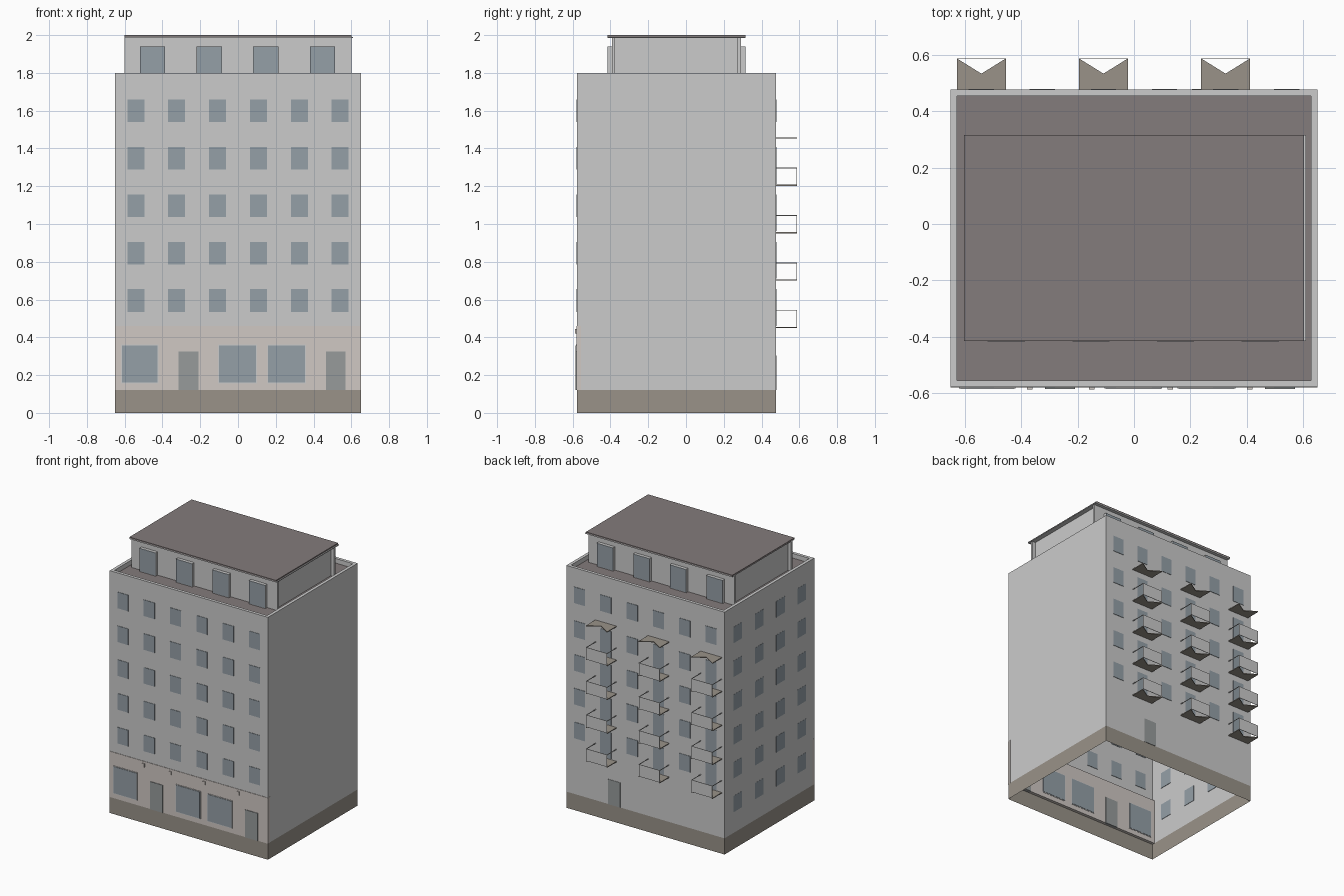
import bpy, bmesh

if "Cube" in bpy.data.objects:
    bpy.data.objects.remove(bpy.data.objects["Cube"])

def material(name, rgb):
    m = bpy.data.materials.new(name)
    m.diffuse_color = (*rgb, 1)
    m.use_nodes = True
    m.node_tree.nodes["Principled BSDF"].inputs["Base Color"].default_value = m.diffuse_color
    return m

GLASS = material("glass", (0.30, 0.35, 0.39))
BROWN = material("brown_plinth", (0.32, 0.29, 0.25))
SHOP = material("shop_front", (0.63, 0.58, 0.55))
ROOF = material("roofing", (0.23, 0.20, 0.20))
DOOR = material("door", (0.31, 0.33, 0.33))

X, Y0, Y1 = 0.65, -0.577, 0.476

def finish(name, bm, mat=None):
    bmesh.ops.recalc_face_normals(bm, faces=bm.faces)
    me = bpy.data.meshes.new(name)
    bm.to_mesh(me)
    bm.free()
    ob = bpy.data.objects.new(name, me)
    bpy.context.collection.objects.link(ob)
    if mat:
        me.materials.append(mat)
    return ob

def boxes(name, items, mat=None):
    # each item is (x0, x1, y0, y1, z0, z1)
    bm = bmesh.new()
    for x0, x1, y0, y1, z0, z1 in items:
        vs = bmesh.ops.create_cube(bm, size=1)["verts"]
        for v in vs:
            v.co = (x1 if v.co.x > 0 else x0, y1 if v.co.y > 0 else y0, z1 if v.co.z > 0 else z0)
    return finish(name, bm, mat)

def shell(name, rings, mat=None):
    # each ring is (inset, z); neighbouring rectangles are joined, ends stay open
    bm = bmesh.new()
    loops = []
    for i, z in rings:
        x, a, b = X - i, Y0 + i, Y1 - i
        loops.append([bm.verts.new(c) for c in ((-x, a, z), (x, a, z), (x, b, z), (-x, b, z))])
    for lo, hi in zip(loops, loops[1:]):
        for k in range(4):
            bm.faces.new((lo[k], lo[(k + 1) % 4], hi[(k + 1) % 4], hi[k]))
    return finish(name, bm, mat)

# Hollow body: plinth, walls with parapet, terrace deck
shell("plinth", [(0, 0), (0, 0.12)], BROWN)
shell("walls", [(0, 0.12), (0, 1.8), (0.023, 1.8), (0.023, 1.765)])
boxes("terrace_deck", [(-X + 0.023, X - 0.023, Y0 + 0.023, Y1 - 0.023, 1.76, 1.766)], ROOF)

# Ground floor shop front
boxes("shop_facade", [(-X - 0.001, X + 0.001, Y0 - 0.003, Y0 + 0.022, 0.12, 0.46)], SHOP)
shops = [(-0.615, -0.425), (-0.1, 0.095), (0.16, 0.355)]
boxes("shop_frames", [(a - 0.005, b + 0.005, Y0 - 0.006, Y0 + 0.024, 0.155, 0.362) for a, b in shops])
boxes("shop_windows", [(a, b, Y0 - 0.008, Y0 + 0.026, 0.16, 0.357) for a, b in shops], GLASS)
boxes("front_doors", [(a, a + 0.105, Y0 - 0.007, Y0 + 0.025, 0.12, 0.325) for a in (-0.315, 0.465)], DOOR)
boxes("back_door", [(0.205, 0.305, Y1 - 0.003, Y1 + 0.003, 0.12, 0.305)], DOOR)
boxes("shop_lamps", [(x - 0.01, x + 0.01, -0.587, Y0, 0.42, 0.445) for x in (-0.37, -0.15, 0.128, 0.41)], SHOP)

# Window grids on front, back and left walls
rows = [0.535 + 0.251 * i for i in range(5)]
cols = [-0.541 + 0.2164 * i for i in range(6)]
W, H = 0.045, 0.12
boxes("front_windows", [(x - W, x + W, Y0 - 0.003, Y0 + 0.003, z, z + H)
                        for x in cols for z in rows], GLASS)
back = []
for i, x in enumerate(cols):
    for j, z in enumerate(rows):
        door = i in (0, 2, 4) and j < 4
        back.append((x - W, x + W, Y1 - 0.003, Y1 + 0.003, z - 0.075 if door else z, z + H))
boxes("back_windows", back, GLASS)
boxes("side_windows", [(-X - 0.001, -X + 0.003, y - 0.05, y + 0.05, z - 0.01, z + 0.11)
                       for y in (0.32, 0.07, -0.18, -0.43) for z in [0.284] + rows], GLASS)

# Balconies: notched floor slabs, front panels, side rails
slab, panel, rail = bmesh.new(), [], []
for x in (cols[0], cols[2], cols[4]):
    for j in range(5):
        z = 0.455 + 0.251 * j
        outline = ((-0.087, Y1), (0.087, Y1), (0.087, 0.587), (0, 0.533), (-0.087, 0.587))
        f = slab.faces.new([slab.verts.new((x + a, b, z)) for a, b in outline])
        ext = bmesh.ops.extrude_face_region(slab, geom=[f])["geom"]
        for v in ext:
            if isinstance(v, bmesh.types.BMVert):
                v.co.z -= 0.006
        if j < 4:
            panel.append((x - 0.085, x + 0.085, 0.584, 0.587, z, z + 0.09))
            for s in (-0.085, 0.085):
                rail.append((x + s - 0.002, x + s + 0.002, Y1, 0.586, z + 0.086, z + 0.09))
finish("balcony_slabs", slab, BROWN)
boxes("balcony_panels", panel)
boxes("balcony_rails", rail)

# Penthouse: inset body, end walls, projecting windows, flat roof
boxes("penthouse", [(-0.575, 0.575, -0.38, 0.28, 1.766, 1.985)])
boxes("penthouse_end_walls", [(-0.6, 0.6, -0.392, -0.375, 1.766, 1.985),
                              (-0.6, 0.6, 0.272, 0.29, 1.766, 1.985)])
pc = [-0.4525 + 0.3 * i for i in range(4)]
for label, y, s in (("front", -0.392, -1), ("back", 0.29, 1)):
    boxes(f"penthouse_{label}_frames",
          [(x - 0.067, x + 0.067, min(y, y + s * 0.022), max(y, y + s * 0.022), 1.766, 1.94) for x in pc])
    g = y + s * 0.022
    boxes(f"penthouse_{label}_glass",
          [(x - 0.066, x + 0.066, min(g, g + s * 0.002), max(g, g + s * 0.002), 1.77, 1.939) for x in pc], GLASS)
boxes("penthouse_soffit", [(-0.6, 0.61, -0.415, 0.315, 1.985, 1.991)])
boxes("penthouse_roof", [(-0.602, 0.602, -0.415, 0.315, 1.991, 2.0)], ROOF)
